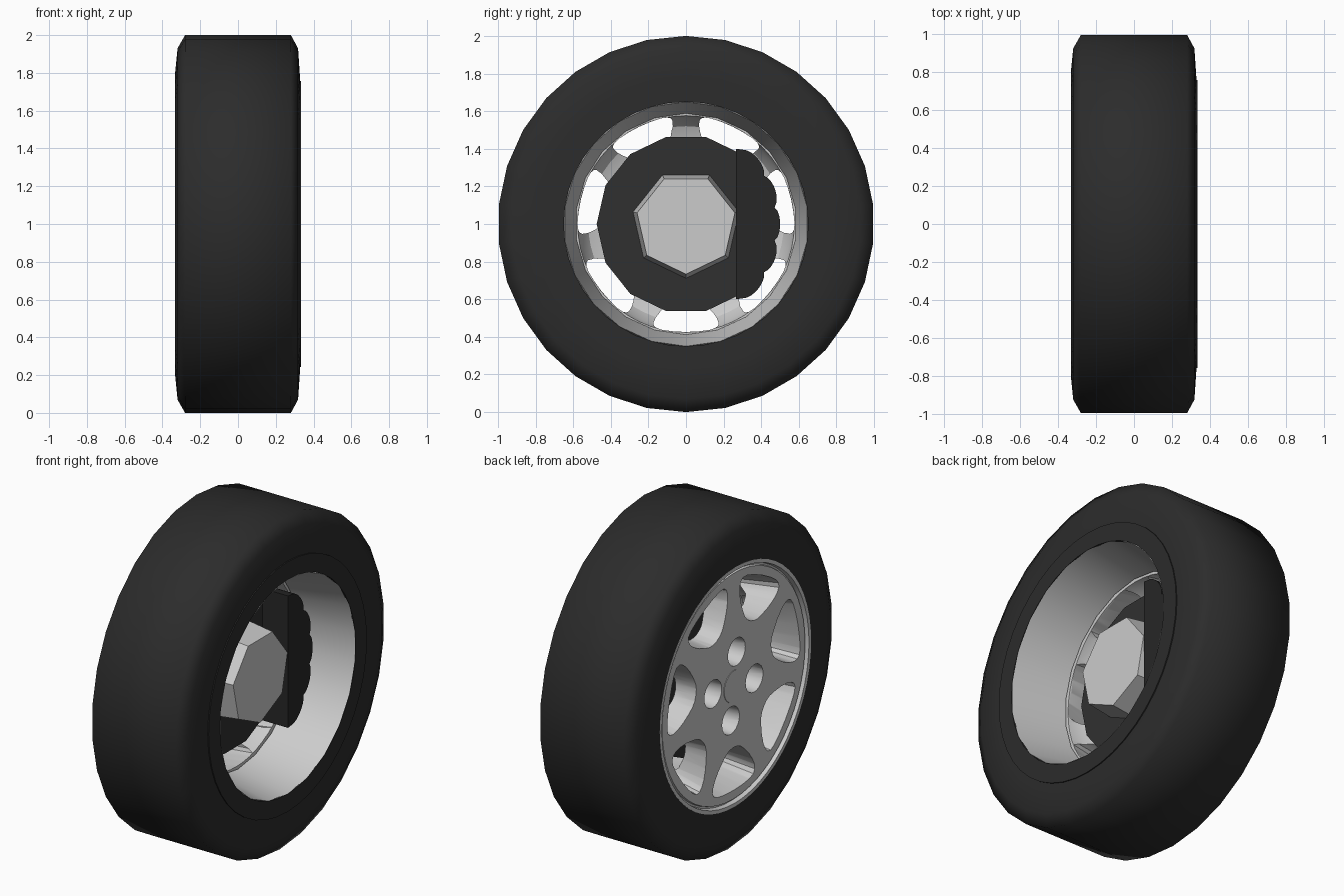
import bpy, bmesh
from math import sin, cos, pi, radians

if "Cube" in bpy.data.objects:
    bpy.data.objects.remove(bpy.data.objects["Cube"])


def finish(name, bm, angle=30, color=None):
    bmesh.ops.remove_doubles(bm, verts=bm.verts, dist=1e-5)
    bmesh.ops.recalc_face_normals(bm, faces=bm.faces)
    me = bpy.data.meshes.new(name)
    bm.to_mesh(me)
    bm.free()
    ob = bpy.data.objects.new(name, me)
    bpy.context.collection.objects.link(ob)
    if color:
        mat = bpy.data.materials.new(name + "_mat")
        mat.diffuse_color = (*color, 1)
        mat.use_nodes = True
        mat.node_tree.nodes["Principled BSDF"].inputs["Base Color"].default_value = mat.diffuse_color
        me.materials.append(mat)
    smooth(ob, angle)
    return ob


def smooth(ob, angle):
    bpy.ops.object.select_all(action='DESELECT')
    bpy.context.view_layer.objects.active = ob
    ob.select_set(True)
    bpy.ops.object.shade_smooth_by_angle(angle=radians(angle))


def lathe(profile, sides, closed=True):
    """Spin (x, radius) points round the axle, first vertex at the top."""
    bm = bmesh.new()
    rings = []
    for i in range(sides):
        a = pi / 2 + 2 * pi * i / sides
        rings.append([bm.verts.new((x, r * cos(a), 1 + r * sin(a))) for x, r in profile])
    n = len(profile)
    for i in range(sides):
        p, q = rings[i], rings[(i + 1) % sides]
        for j in range(n if closed else n - 1):
            k = (j + 1) % n
            bm.faces.new((p[j], p[k], q[k], q[j]))
    return bm


def loft(bm, loop_a, loop_b):
    """Solid between two matching loops of points."""
    a = [bm.verts.new(p) for p in loop_a]
    b = [bm.verts.new(p) for p in loop_b]
    bm.faces.new(a)
    bm.faces.new(b[::-1])
    for i in range(len(a)):
        k = (i + 1) % len(a)
        bm.faces.new((a[i], b[i], b[k], a[k]))


def ngon(x, r, sides, start, cy=0, cz=1):
    return [(x, cy + r * cos(start + 2 * pi * i / sides),
             cz + r * sin(start + 2 * pi * i / sides)) for i in range(sides)]


# Tyre
finish("tyre", lathe([(.325, .70), (.328, .78), (.318, .93), (.28, 1), (-.28, 1),
                      (-.32, .93), (-.333, .8), (-.331, .725), (-.25, .715)], 30),
       65, (.025, .025, .025))
# Dark ring on the inboard side
finish("inner_lip", lathe([(.334, .65), (.334, .758), (.30, .758), (.30, .65)], 44),
       30, (.025, .025, .025))

# Rim barrel
finish("rim_barrel", lathe([(.333, .65), (0, .588), (0, .70), (.31, .70),
                            (.31, .66)], 22), 35)

# Spoked wheel face with a dished back
face = finish("wheel_face", lathe(
    [(-.32, 0), (-.32, .684), (-.305, .688), (-.305, .698), (-.332, .704),
     (-.332, .725), (-.01, .712), (-.01, .576), (-.09, .56), (-.15, .52),
     (-.18, .45), (-.19, .38), (-.19, 0)], 56, False))

# Cutter: seven tapered windows and four bolt holes
half = [(.37, 0), (.374, .035), (.388, .068), (.415, .10), (.46, .145), (.51, .182),
        (.55, .2), (.58, .203), (.605, .19), (.62, .155), (.63, .09), (.634, 0)]
outline = half + [(r, -t) for r, t in half[-2:0:-1]]


def window(x, a, back):
    pts = []
    for r, t in outline:
        if back:
            r, t = .40 + (r - .37) * .63, t * .8
        pts.append((x, r * cos(a) - t * sin(a), 1 + r * sin(a) + t * cos(a)))
    return pts


bm = bmesh.new()
for i in range(7):
    a = -pi / 2 + 2 * pi * i / 7
    loft(bm, window(-.335, a, False), window(.02, a, True))
for i in range(4):
    a = radians(8) + i * pi / 2
    c = (.2 * cos(a), 1 + .2 * sin(a))
    loft(bm, ngon(-.34, .085, 20, 0, *c), ngon(-.22, .075, 20, 0, *c))
cutter = finish("cutter", bm)
cutter.hide_render = True
mod = face.modifiers.new("windows", 'BOOLEAN')
mod.operation = 'DIFFERENCE'
mod.solver = 'EXACT'
mod.object = cutter
bpy.context.view_layer.objects.active = face
bpy.ops.object.modifier_apply(modifier=mod.name)
bpy.data.objects.remove(cutter)
smooth(face, 30)

# Centre cap
finish("centre_cap", lathe([(-.323, 0), (-.323, .095), (-.30, .1), (-.30, 0)], 24, False))

# Brake disc
bm = bmesh.new()
loft(bm, ngon(-.09, .475, 14, 0), ngon(-.02, .475, 14, 0))
finish("brake_disc", bm, 30, (.03, .03, .03))

# Seven-sided axle hub
bm = bmesh.new()
loft(bm, ngon(-.03, .29, 7, -pi / 2), ngon(.15, .267, 7, -pi / 2))
finish("axle_hub", bm)

# Brake caliper: straight inner side, ribbed outer side
ribs = []
for i in range(41):
    a = radians(-53 + 106 * i / 40)
    r = .475 + .022 * abs(a) + .025 * abs(sin(5 * pi * i / 40)) ** .6
    ribs.append((max(.275, r * cos(a)), 1 + r * sin(a)))
ribs = [(.265, .6)] + ribs + [(.265, 1.4)]
bm = bmesh.new()
loft(bm, [(-.08, y, z) for y, z in ribs], [(.15, y, z) for y, z in ribs])
finish("brake_caliper", bm, 30, (.02, .02, .02))
